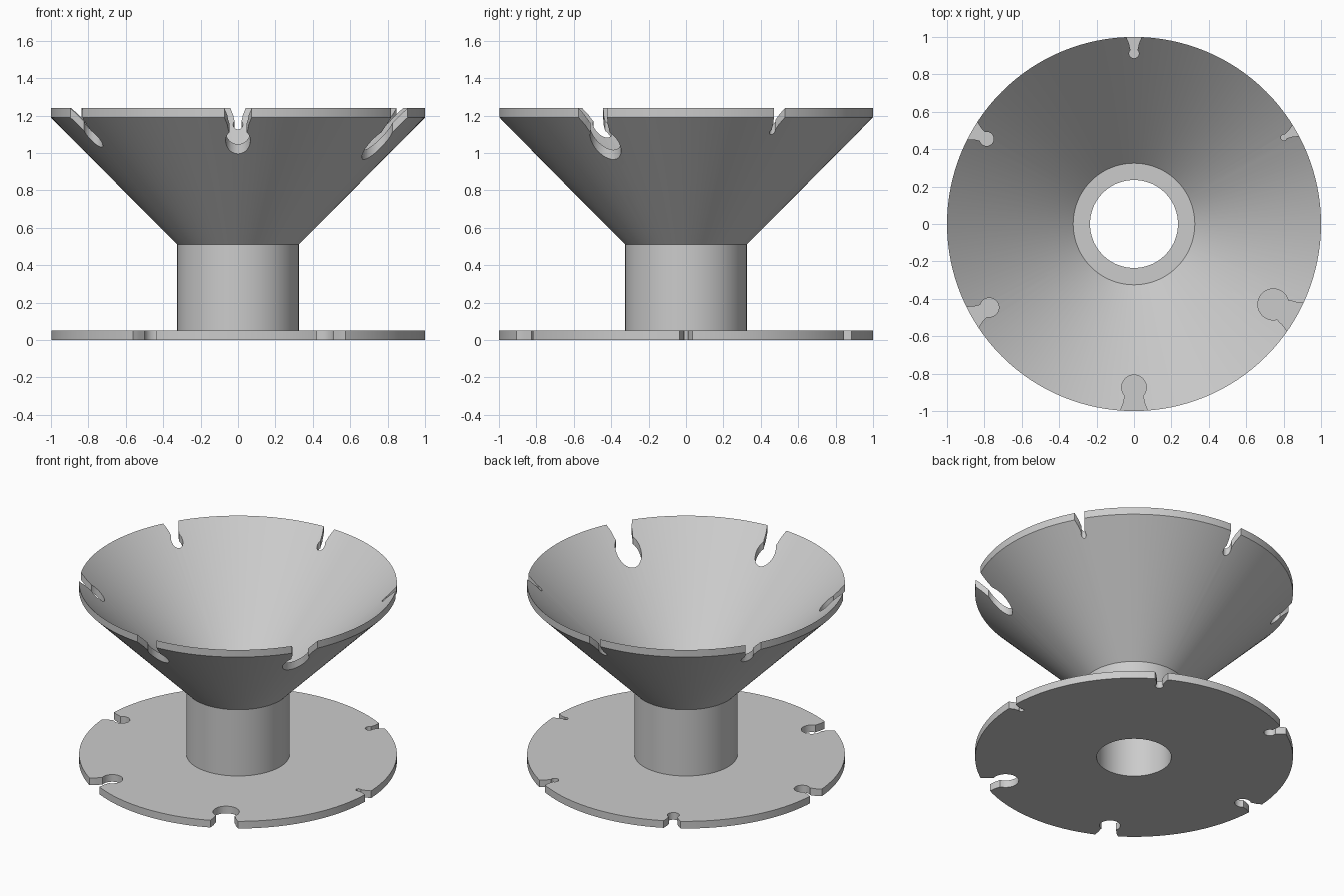
import bpy, bmesh, math
from mathutils import Matrix, Vector

SEGMENTS = 128

cube = bpy.data.objects.get("Cube")
if cube:
    bpy.data.objects.remove(cube, do_unlink=True)

grey = bpy.data.materials.new("light_grey")
grey.use_nodes = True
colour = (0.6, 0.6, 0.6, 1)
grey.diffuse_color = colour
grey.node_tree.nodes["Principled BSDF"].inputs["Base Color"].default_value = colour


def add_object(name, bm):
    mesh = bpy.data.meshes.new(name)
    bm.to_mesh(mesh)
    bm.free()
    mesh.materials.append(grey)
    obj = bpy.data.objects.new(name, mesh)
    bpy.context.collection.objects.link(obj)
    return obj


def ring(name, profile):
    """Turn a closed (radius, height) profile around the z axis."""
    bm = bmesh.new()
    verts = [bm.verts.new((r, 0, z)) for r, z in profile]
    edges = [bm.edges.new((verts[i - 1], verts[i])) for i in range(len(verts))]
    bmesh.ops.spin(bm, geom=verts + edges, cent=(0, 0, 0), axis=(0, 0, 1),
                   angle=math.tau, steps=SEGMENTS, use_merge=True)
    bmesh.ops.remove_doubles(bm, verts=bm.verts[:], dist=1e-5)
    bmesh.ops.recalc_face_normals(bm, faces=bm.faces[:])
    return add_object(name, bm)


def slot_outline(centre, radius, mouth):
    """Keyhole along +x: round end, narrow neck, flared mouth."""
    neck_x = centre + 0.9 * radius
    neck = 0.78 * radius
    arc = [math.radians(45 + 270 * i / 28) for i in range(29)]
    points = [(centre + radius * math.cos(a), radius * math.sin(a)) for a in arc]
    flare = [(neck_x, neck),
             (neck_x + 0.4 * (1 - neck_x), neck + 0.25 * (mouth - neck)),
             (1, mouth), (1.05, mouth)]
    return points + [(x, -y) for x, y in flare] + flare[::-1]


def cut_slots(part, first_angle, bottom, top):
    """Cut six slots of growing size around the rim."""
    bm = bmesh.new()
    for i, size in enumerate(SLOTS):
        face = bm.faces.new([bm.verts.new((x, y, bottom)) for x, y in slot_outline(*size)])
        spin = Matrix.Rotation(math.radians(first_angle + 60 * i), 3, 'Z')
        bmesh.ops.rotate(bm, verts=face.verts[:], matrix=spin)
        extruded = bmesh.ops.extrude_face_region(bm, geom=[face], use_keep_orig=True)
        moved = [v for v in extruded["geom"] if isinstance(v, bmesh.types.BMVert)]
        bmesh.ops.translate(bm, verts=moved, vec=Vector((0, 0, top - bottom)))
    bmesh.ops.recalc_face_normals(bm, faces=bm.faces[:])
    cutter = add_object("slot_cutter", bm)
    cutter.hide_render = True
    mod = part.modifiers.new("slots", 'BOOLEAN')
    mod.operation = 'DIFFERENCE'
    mod.solver = 'EXACT'
    mod.object = cutter
    bpy.ops.object.select_all(action='DESELECT')
    part.select_set(True)
    bpy.context.view_layer.objects.active = part
    bpy.ops.object.modifier_apply(modifier=mod.name)
    bpy.data.objects.remove(cutter, do_unlink=True)


# Slot sizes: centre distance, round end radius, half width of the mouth
SLOTS = [(0.925, 0.016, 0.034), (0.912, 0.026, 0.041), (0.91, 0.038, 0.055),
         (0.893, 0.051, 0.066), (0.873, 0.066, 0.074), (0.86, 0.083, 0.09)]

HOLE, TUBE = 0.235, 0.325

# Flat base, hollow neck and flared funnel
base = ring("base_disc", [(HOLE, 0), (1, 0), (1, 0.05), (HOLE, 0.05)])
tube = ring("neck_tube", [(HOLE, 0.05), (TUBE, 0.05), (TUBE, 0.51), (HOLE, 0.51)])
funnel = ring("funnel", [(HOLE, 0.51), (TUBE, 0.51), (1, 1.19), (1, 1.24),
                         (TUBE, 0.565), (HOLE, 0.565)])

cut_slots(base, 0, -0.1, 0.2)
cut_slots(funnel, 30, 0.7, 1.4)

# Smooth round walls, sharp rims
bpy.ops.object.select_all(action='DESELECT')
for part in (base, tube, funnel):
    part.select_set(True)
bpy.context.view_layer.objects.active = base
bpy.ops.object.shade_smooth_by_angle(angle=math.radians(30))
